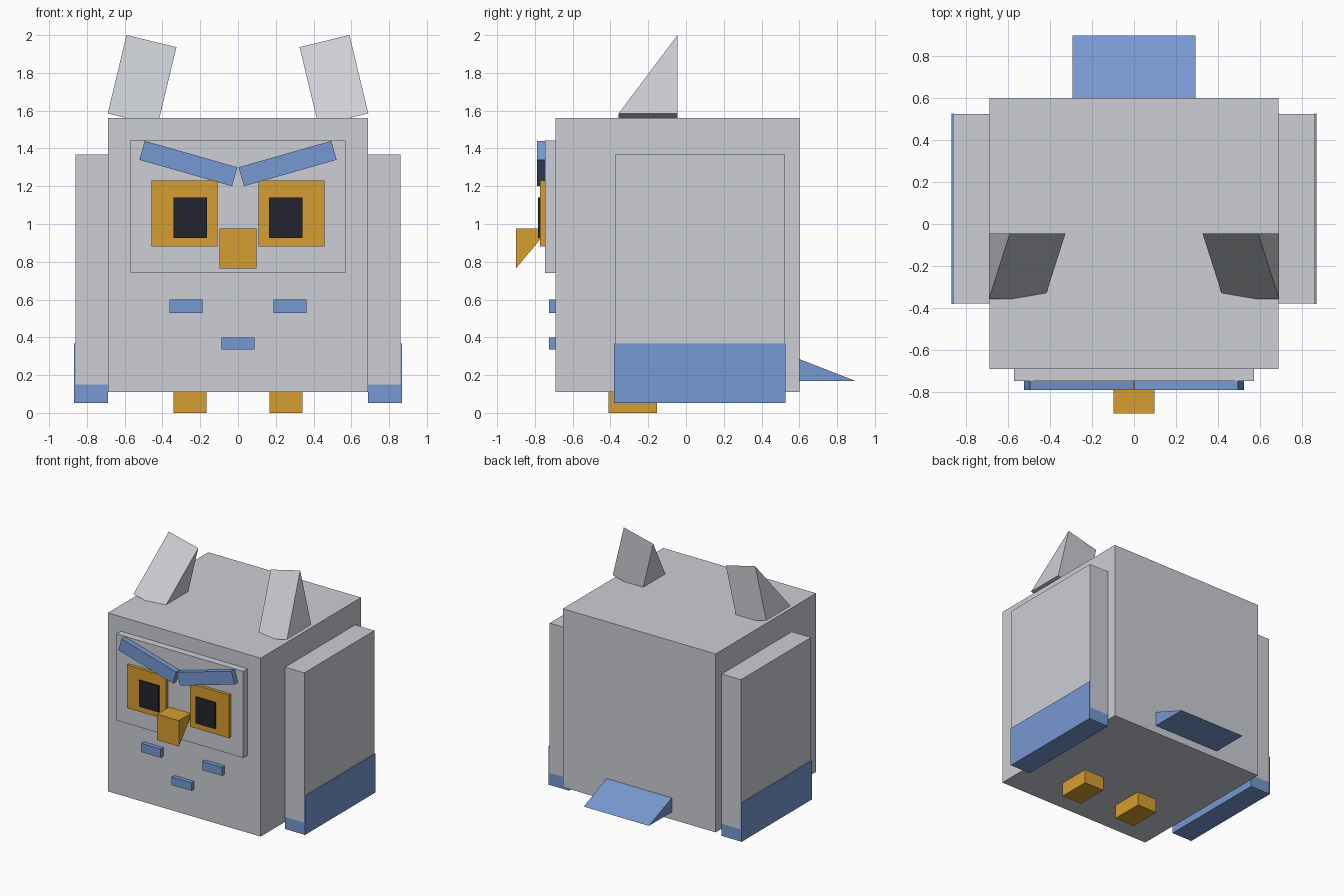
import bpy
import bmesh
import math
from mathutils import Matrix, Vector

cube = bpy.data.objects.get("Cube")
if cube:
    bpy.data.objects.remove(cube, do_unlink=True)


def material(name, srgb):
    lin = [((c + 0.055) / 1.055) ** 2.4 for c in srgb] + [1.0]
    mat = bpy.data.materials.new(name)
    mat.use_nodes = True
    mat.diffuse_color = lin
    bsdf = mat.node_tree.nodes["Principled BSDF"]
    bsdf.inputs["Base Color"].default_value = lin
    bsdf.inputs["Roughness"].default_value = 0.8
    return mat


GREY = material("pale grey", (0.80, 0.81, 0.835))
BLUE = material("feather blue", (0.465, 0.60, 0.82))
GOLD = material("golden orange", (0.84, 0.62, 0.19))
BLACK = material("near black", (0.14, 0.14, 0.18))


def prism(name, profile, x0, x1, mat, tilt=0.0, pivot=(0, 0, 0), mirror=False):
    """Extrude a (y, z) profile from x0 to x1, then tilt it about the y axis."""
    bm = bmesh.new()
    base = bm.faces.new([bm.verts.new((x0, y, z)) for y, z in profile])
    ext = bmesh.ops.extrude_face_region(bm, geom=[base])
    new = [g for g in ext["geom"] if isinstance(g, bmesh.types.BMVert)]
    bmesh.ops.translate(bm, verts=new, vec=(x1 - x0, 0, 0))
    if tilt:
        bmesh.ops.rotate(bm, verts=bm.verts, cent=Vector(pivot),
                         matrix=Matrix.Rotation(math.radians(tilt), 3, 'Y'))
    if mirror:
        bmesh.ops.scale(bm, verts=bm.verts, vec=(-1, 1, 1))
    bmesh.ops.recalc_face_normals(bm, faces=bm.faces)
    mesh = bpy.data.meshes.new(name)
    bm.to_mesh(mesh)
    bm.free()
    mesh.materials.append(mat)
    obj = bpy.data.objects.new(name, mesh)
    bpy.context.collection.objects.link(obj)
    return obj


def box(name, x, y, z, mat, **kw):
    profile = [(y[0], z[0]), (y[1], z[0]), (y[1], z[1]), (y[0], z[1])]
    return prism(name, profile, x[0], x[1], mat, **kw)


# Body and raised face panel
box("body", (-0.687, 0.687), (-0.69, 0.60), (0.11, 1.56), GREY)
box("face_panel", (-0.57, 0.57), (-0.747, -0.68), (0.74, 1.443), GREY)

# Beak and tail wedges
prism("beak", [(-0.90, 0.975), (-0.90, 0.765), (-0.725, 0.975)], -0.098, 0.098, GOLD)
prism("tail", [(0.595, 0.287), (0.595, 0.17), (0.895, 0.17)], -0.293, 0.293, BLUE)

# Middle chest feather
box("chest_feather_middle", (-0.088, 0.088), (-0.725, -0.68), (0.335, 0.40), BLUE)

# Paired parts
for side, m in (("left", False), ("right", True)):
    # Wing with a blue tip, whose outer face reaches higher
    box(side + "_wing", (0.68, 0.86), (-0.377, 0.523), (0.15, 1.367), GREY, mirror=m)
    box(side + "_wing_tip", (0.687, 0.86), (-0.377, 0.523), (0.052, 0.15), BLUE, mirror=m)
    box(side + "_wing_tip_plate", (0.859, 0.867), (-0.38, 0.526), (0.052, 0.367), BLUE, mirror=m)

    # Wedge ear leaning inwards, hinged on its outer lower corner
    prism(side + "_ear", [(-0.357, 1.585), (-0.045, 1.585), (-0.045, 2.012)],
          0.418, 0.69, GREY, tilt=-13.5, pivot=(0.69, 0, 1.585), mirror=m)

    # Eye, pupil and slanted brow
    box(side + "_eye", (0.108, 0.458), (-0.772, -0.74), (0.88, 1.23), GOLD, mirror=m)
    box(side + "_pupil", (0.165, 0.342), (-0.784, -0.765), (0.927, 1.14), BLACK, mirror=m)
    box(side + "_brow", (0.0075, 0.5175), (-0.79, -0.74), (1.268, 1.372), BLUE,
        tilt=-15.9, pivot=(0.2625, 0, 1.32), mirror=m)

    # Chest feather and foot
    box(side + "_chest_feather", (0.187, 0.363), (-0.725, -0.68), (0.53, 0.60), BLUE, mirror=m)
    box(side + "_foot", (0.167, 0.342), (-0.41, -0.153), (0.0, 0.12), GOLD, mirror=m)
